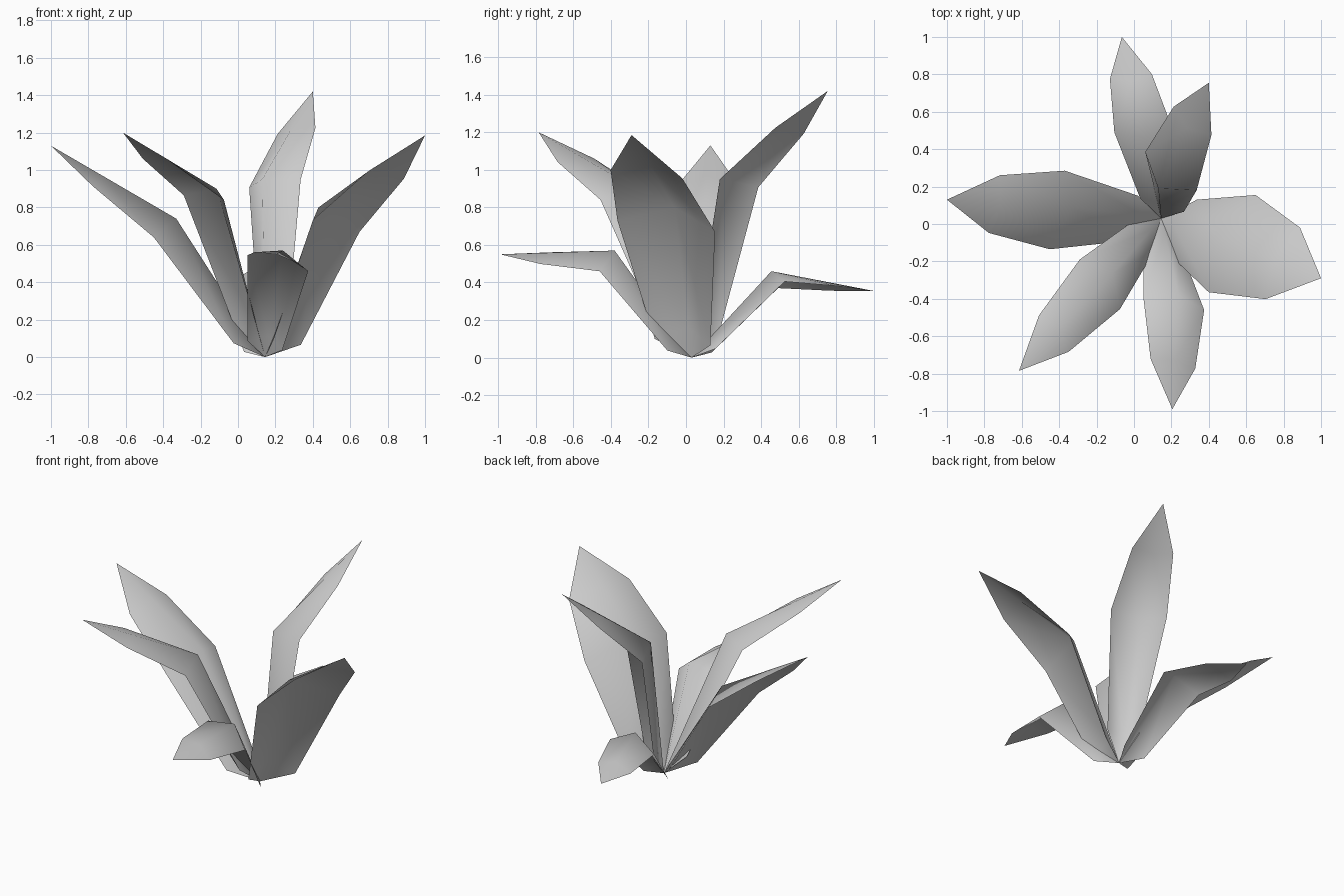
import bpy
import bmesh
from mathutils import Vector

cube = bpy.data.objects.get("Cube")
if cube:
    bpy.data.objects.remove(cube, do_unlink=True)

# One plain grey for the whole plant
grey = bpy.data.materials.new("leaf_grey")
grey.use_nodes = True
colour = (0.6, 0.6, 0.6, 1.0)
grey.diffuse_color = colour
grey.node_tree.nodes["Principled BSDF"].inputs["Base Color"].default_value = colour

ROOT = Vector((0.145, 0.03, 0.0))


def make_leaf(name, left, ridge, right, tip):
    """Folded leaf: narrow foot, wide knee, tapering blade, pointed tip."""
    left, ridge, right, tip = map(Vector, (left, ridge, right, tip))
    centre = (left + right) / 2
    half = (left - right) / 2
    fold = ridge - centre

    # Cross-sections as (left edge, midrib, right edge)
    foot = ROOT.lerp(centre, 0.19) - fold * 0.5
    blade = centre.lerp(tip, 0.57)
    sections = [
        (foot + half * 0.57, ROOT.lerp(ridge, 0.2), foot - half * 0.57),
        (left, ridge, right),
        (blade + half * 0.735, ridge.lerp(tip, 0.57), blade - half * 0.735),
    ]

    bm = bmesh.new()
    start = bm.verts.new(ROOT)
    end = bm.verts.new(tip)
    rows = [[bm.verts.new(p) for p in section] for section in sections]
    for side in range(2):
        bm.faces.new((start, rows[0][side + 1], rows[0][side]))
        for low, high in zip(rows, rows[1:]):
            bm.faces.new((low[side], low[side + 1], high[side + 1], high[side]))
        bm.faces.new((rows[-1][side], rows[-1][side + 1], end))
    for face in bm.faces:
        face.smooth = True

    mesh = bpy.data.meshes.new(name)
    bm.to_mesh(mesh)
    bm.free()
    mesh.materials.append(grey)
    leaf = bpy.data.objects.new(name, mesh)
    bpy.context.collection.objects.link(leaf)
    return leaf


# Each leaf: left edge, midrib and right edge at the knee, then the tip
make_leaf("right_leaf", (-0.45, -0.135, 0.64), (-0.33, 0.09, 0.74),
          (-0.37, 0.285, 0.68), (-1.0, 0.13, 1.13))
make_leaf("left_leaf", (0.65, 0.155, 0.67), (0.43, -0.06, 0.8),
          (0.4, -0.365, 0.73), (1.0, -0.29, 1.185))
make_leaf("front_leaf", (0.375, -0.46, 0.46), (0.24, -0.38, 0.57),
          (0.05, -0.39, 0.545), (0.205, -0.99, 0.55))
make_leaf("front_right_leaf", (-0.075, -0.455, 0.84), (-0.115, -0.265, 0.9),
          (-0.29, -0.19, 0.865), (-0.615, -0.785, 1.2))
make_leaf("back_leaf", (-0.105, 0.49, 0.37), (0.06, 0.455, 0.46),
          (0.2, 0.525, 0.405), (-0.065, 1.0, 0.355))
make_leaf("back_left_leaf", (0.06, 0.385, 0.907), (0.13, 0.19, 0.95),
          (0.335, 0.18, 0.95), (0.4, 0.755, 1.42))
